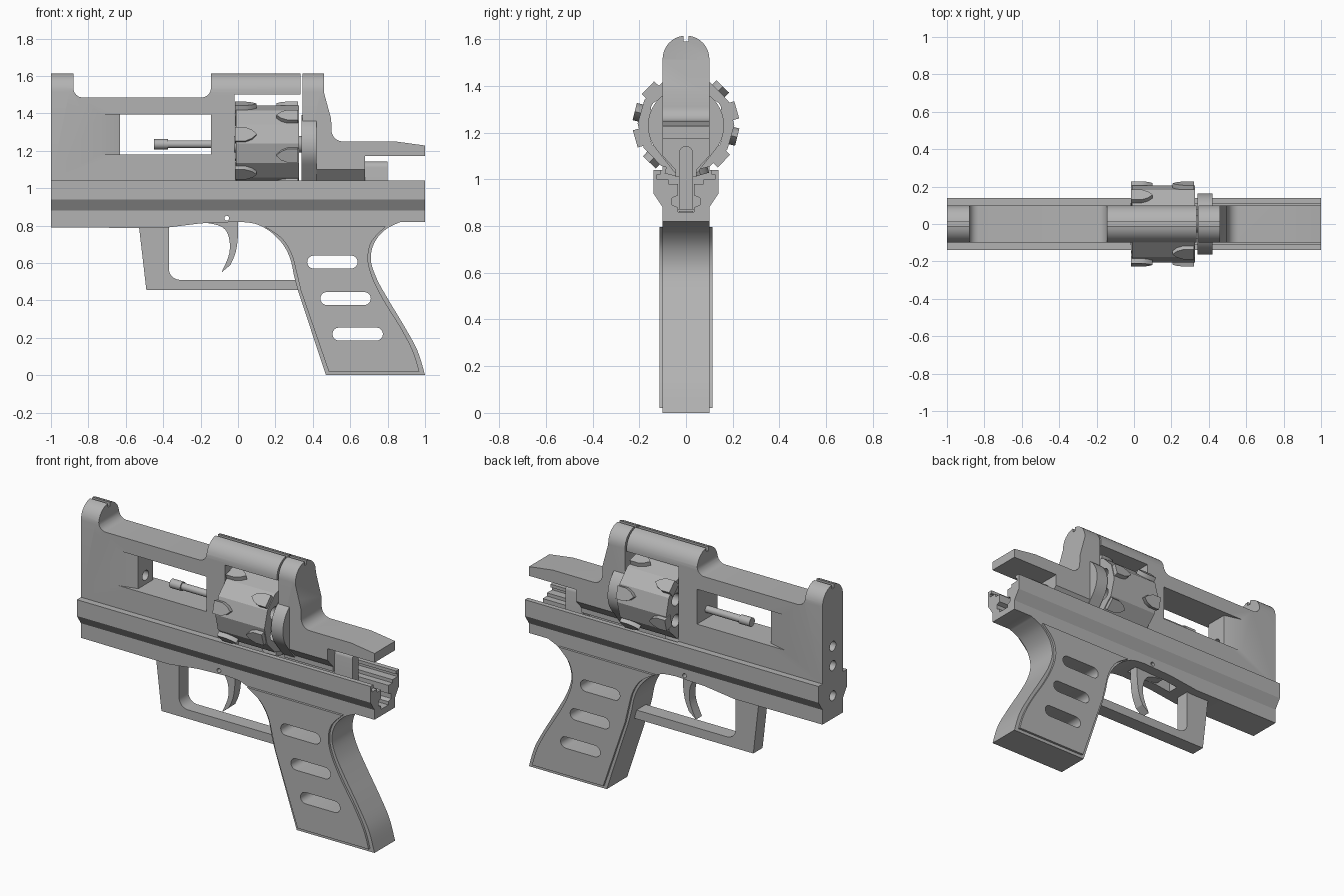
import bpy, bmesh
from math import sin, cos, radians, pi
from mathutils import Matrix

if "Cube" in bpy.data.objects:
    bpy.data.objects.remove(bpy.data.objects["Cube"], do_unlink=True)

grey = bpy.data.materials.new("plain_grey")
grey.use_nodes = True
grey.diffuse_color = (0.45, 0.45, 0.45, 1)
grey.node_tree.nodes["Principled BSDF"].inputs["Base Color"].default_value = grey.diffuse_color

cutters = []
AXIS_Z = 1.235   # height of the drum and barrel axis


def arc(cx, cy, r, start, end, steps=8):
    angles = [radians(start + (end - start) * i / steps) for i in range(steps + 1)]
    return [(cx + r * cos(a), cy + r * sin(a)) for a in angles]


def disc(cx, cy, r, steps=24, start=0):
    return arc(cx, cy, r, start, start + 360, steps)[:-1]


def rect(left, right, low, high):
    return [(left, low), (right, low), (right, high), (left, high)]


def mirrored(half):
    """Close a profile given for its positive side only."""
    return half + [(-u, v) for u, v in reversed(half)]


def spline(points, steps=5):
    """Smooth curve through all the points."""
    ext = [points[0]] + points + [points[-1]]
    out = []
    for a, b, c, d in zip(ext, ext[1:], ext[2:], ext[3:]):
        for i in range(steps):
            t = i / steps
            out.append(tuple(
                q + t * ((r - p) + t * ((2 * p - 5 * q + 4 * r - s) + t * (3 * q - p - 3 * r + s))) / 2
                for p, q, r, s in zip(a, b, c, d)))
    return out + [points[-1]]


def prism(name, profile, axis, low, high):
    """Extrude a flat profile along x, y or z."""
    place = {"x": lambda u, v, w: (w, u, v),
             "y": lambda u, v, w: (u, w, v),
             "z": lambda u, v, w: (u, v, w)}[axis]
    bm = bmesh.new()
    rings = [[bm.verts.new(place(u, v, w)) for u, v in profile] for w in (low, high)]
    for ring in rings:
        bm.faces.new(ring)
    count = len(profile)
    for i in range(count):
        j = (i + 1) % count
        bm.faces.new((rings[0][i], rings[0][j], rings[1][j], rings[1][i]))
    bmesh.ops.recalc_face_normals(bm, faces=bm.faces)
    mesh = bpy.data.meshes.new(name)
    bm.to_mesh(mesh)
    bm.free()
    mesh.materials.append(grey)
    obj = bpy.data.objects.new(name, mesh)
    bpy.context.collection.objects.link(obj)
    return obj


def cutter(*args):
    obj = prism("cutter", *args)
    obj.hide_render = True
    cutters.append(obj)
    return obj


def carve(obj, tools, operation="DIFFERENCE"):
    for tool in tools:
        mod = obj.modifiers.new("carve", "BOOLEAN")
        mod.operation, mod.object, mod.solver = operation, tool, "EXACT"
    graph = bpy.context.evaluated_depsgraph_get()
    mesh = bpy.data.meshes.new_from_object(obj.evaluated_get(graph))
    obj.modifiers.clear()
    obj.data = mesh


def domed(bottom):
    """Cross-section with a round top and a sighting groove."""
    half = bottom + arc(0, 1.515, 0.1, 0, 84) + [(0.01, 1.59)]
    return mirrored(half)


# Front body: barrel shroud, front sight and top strap
front_body = prism("front_body",
                   [(-1, 1.04), (-1, 1.62), (-0.88, 1.62)]
                   + arc(-0.83, 1.535, 0.05, 180, 270) + arc(-0.195, 1.535, 0.05, 270, 360)
                   + [(-0.145, 1.62), (0.335, 1.62), (0.335, 1.5), (-0.02, 1.5), (-0.02, 1.04)],
                   "y", -0.1, 0.1)
carve(front_body, [cutter(domed([(0.1, 1)]), "x", -1.1, 0.5)], "INTERSECT")
window = cutter(rect(-0.63, -0.145, 1.18, 1.395), "y", -0.2, 0.2)
recesses = [cutter([(-0.74, s * 0.1), (-0.62, s * 0.068), (-0.62, s * 0.15), (-0.74, s * 0.15)],
                   "z", 1.18, 1.395) for s in (-1, 1)]
bores = [cutter(disc(0, z, 0.03), "x", -1.1, end)
         for z, end in ((AXIS_Z, -0.6), (1.115, -0.7), (0.93, -0.7))]
carve(front_body, [window] + recesses + bores[:2])

# Rear body: back strap and overhanging tail
rear_body = prism("rear_body",
                  [(0.345, 1.01), (0.345, 1.62), (0.46, 1.62), (0.46, 1.51), (0.498, 1.37)]
                  + arc(0.56, 1.31, 0.06, 180, 270)
                  + [(0.84, 1.25), (1, 1.228), (1, 1.172), (0.68, 1.172), (0.68, 1.01)],
                  "y", -0.1, 0.1)
carve(rear_body, [cutter(domed([(0.045, 1), (0.045, 1.04), (0.1, 1.1)]), "x", 0.3, 1.1)], "INTERSECT")

# Recoil shield, a disc drawn to a narrow foot
prism("recoil_shield", mirrored([(0.05, 1.03)] + arc(0, 1.23, 0.163, -40, 90, 16)[:-1]),
      "x", 0.34, 0.42)

# Rail with its open rear channel
rail = prism("rail", mirrored([(0.1, 0.88), (0.14, 0.94), (0.14, 1.04)]), "x", -1, 1)
channel = cutter(mirrored([(0.035, 0.86), (0.035, 0.88), (0.06, 0.89), (0.06, 0.92),
                           (0.035, 0.93), (0.035, 0.98), (0.075, 0.98), (0.075, 1),
                           (0.125, 1), (0.125, 1.02), (0.11, 1.02), (0.11, 1.1)]),
                 "x", -0.02, 1.1)
carve(rail, [channel, bores[2]])

# Lower frame and grip in one outline
grip_front = spline([(0, 0.82), (0.09, 0.81), (0.17, 0.77), (0.24, 0.7),
                     (0.28, 0.62), (0.3, 0.53), (0.32, 0.455)])
grip_back = spline([(1, 0), (0.96, 0.13), (0.89, 0.26), (0.8, 0.41), (0.74, 0.52),
                    (0.71, 0.62), (0.73, 0.71), (0.79, 0.78), (0.87, 0.82)])
frame = prism("frame_and_grip",
              [(-1, 0.88), (-1, 0.79), (-0.4, 0.787), (-0.2, 0.812)] + grip_front
              + [(0.47, 0)] + grip_back + [(1, 0.82), (1, 0.88)], "y", -0.1, 0.1)

# Raised grip panels on both sides
panel_back = spline([(0.97, 0.02), (0.935, 0.13), (0.87, 0.255), (0.78, 0.4), (0.72, 0.52),
                     (0.695, 0.62), (0.715, 0.715), (0.79, 0.795)])
panel_front = spline([(0.14, 0.795), (0.23, 0.735), (0.285, 0.65), (0.315, 0.54), (0.335, 0.455)])
panels = [prism(side + "_grip_panel", panel_front + [(0.485, 0.02)] + panel_back, "y", *span)
          for side, span in (("right", (-0.114, -0.095)), ("left", (0.095, 0.114)))]

# Grip slots, trigger slot and pin hole
slots = [cutter(arc(x - 0.1, z, 0.035, 90, 270) + arc(x + 0.1, z, 0.035, -90, 90), "y", -0.2, 0.2)
         for x, z in ((0.505, 0.605), (0.575, 0.41), (0.64, 0.22))]
pin_hole = cutter(disc(-0.06, 0.84, 0.013, 16), "y", -0.2, 0.2)
trigger_slot = cutter(rect(-0.3, 0.02, 0.75, 0.87), "y", -0.035, 0.035)
carve(frame, slots + [channel, bores[2], trigger_slot, pin_hole])
for panel in panels:
    carve(panel, slots)

# Trigger guard and trigger
prism("trigger_guard",
      [(-0.37, 0.8), (-0.53, 0.8), (-0.49, 0.455), (0.34, 0.455), (0.34, 0.51)]
      + arc(-0.31, 0.57, 0.06, 270, 180), "y", -0.045, 0.045)
trigger = prism("trigger",
                spline([(-0.2, 0.82), (-0.09, 0.795), (-0.05, 0.74), (-0.047, 0.65), (-0.088, 0.55)])
                + spline([(-0.04, 0.59), (-0.012, 0.66), (0, 0.75), (0, 0.865)])
                + [(-0.2, 0.865)], "y", -0.03, 0.03)
carve(trigger, [pin_hole])

# Twelve-sided drum with six chambers
drum = prism("drum", disc(0, AXIS_Z, 0.207, 12, 29), "x", -0.01, 0.325)
chambers = [cutter(disc(0.13 * cos(a), AXIS_Z + 0.13 * sin(a), 0.038), "x", -0.1, 0.4)
            for a in (radians(30) + k * pi / 3 for k in range(6))]
carve(drum, chambers)

# Pointed lugs in two staggered rows
lug_half = [(0, 0.038), (0.055, 0.038), (0.09, 0.024), (0.115, 0)]
lug = lug_half + [(x, -y) for x, y in reversed(lug_half[:-1])]
for row, start, direction, offset in (("front", -0.015, 1, 14), ("rear", 0.32, -1, 44)):
    for k in range(6):
        part = prism(f"{row}_lug_{k + 1}", [(start + direction * x, y) for x, y in lug],
                     "z", 0.17, 0.226)
        turn = Matrix.Rotation(radians(90 - offset - 60 * k), 4, "X")
        part.data.transform(Matrix.Translation((0, 0, AXIS_Z)) @ turn)

# Axle, ejector rod and hammer
prism("drum_axle", disc(0, AXIS_Z, 0.045), "x", -0.03, 0.35)
prism("ejector_rod", disc(0, AXIS_Z, 0.021), "x", -0.4, -0.14)
prism("ejector_rod_tip", disc(0, AXIS_Z, 0.027), "x", -0.45, -0.375)
prism("hammer", [(0.03, 0.87)] + arc(0, 1.112, 0.03, 0, 180) + [(-0.03, 0.87)], "x", 0.68, 0.8)

# Remove cutters and smooth the round surfaces
for obj in cutters:
    bpy.data.objects.remove(obj, do_unlink=True)
bpy.ops.object.select_all(action="DESELECT")
for obj in bpy.context.collection.objects:
    if obj.type == "MESH":
        obj.select_set(True)
        bpy.context.view_layer.objects.active = obj
bpy.ops.object.shade_smooth_by_angle(angle=radians(25))
